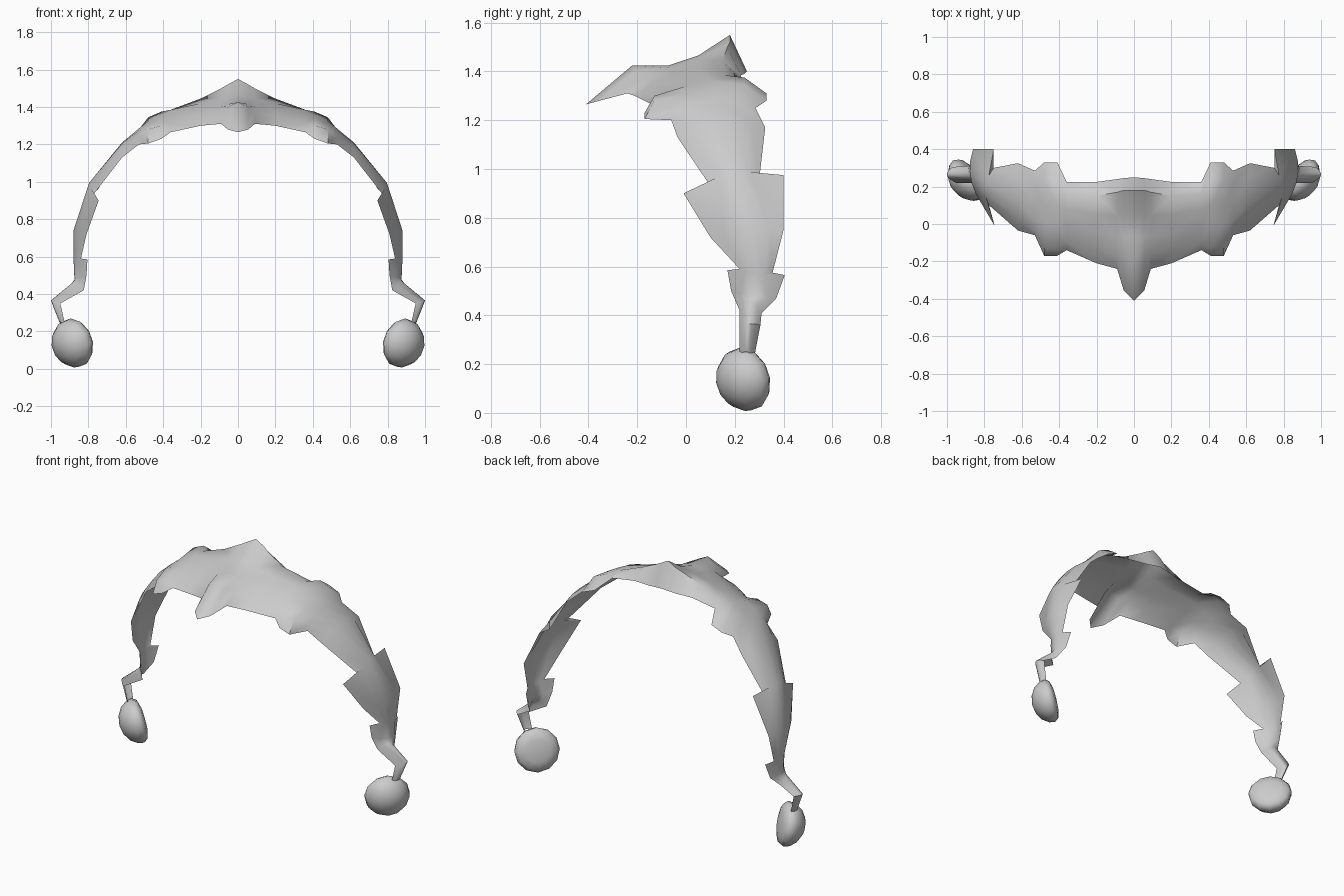
import bpy, bmesh, math
from mathutils import Vector, Matrix

if "Cube" in bpy.data.objects:
    bpy.data.objects.remove(bpy.data.objects["Cube"])

grey = bpy.data.materials.new("light grey")
grey.diffuse_color = (0.6, 0.6, 0.6, 1)
grey.use_nodes = True
grey.node_tree.nodes["Principled BSDF"].inputs["Base Color"].default_value = grey.diffuse_color


def finish(name, bm, angle):
    """Turn a right-hand half into a mirrored, shaded object."""
    bmesh.ops.remove_doubles(bm, verts=bm.verts, dist=0.0005)
    bmesh.ops.recalc_face_normals(bm, faces=bm.faces)
    mesh = bpy.data.meshes.new(name)
    bm.to_mesh(mesh)
    bm.free()
    mesh.materials.append(grey)
    ob = bpy.data.objects.new(name, mesh)
    bpy.context.collection.objects.link(ob)
    mod = ob.modifiers.new("mirror", 'MIRROR')
    mod.use_clip = True
    bpy.context.view_layer.objects.active = ob
    ob.select_set(True)
    bpy.ops.object.shade_smooth_by_angle(angle=math.radians(angle))
    ob.select_set(False)
    return ob


# Crown cross-sections: x, then (y, z) from front edge to back edge
crown = [
    (0.00, (-.41, 1.265), (-.22, 1.425), (-.07, 1.425), (.05, 1.465), (.18, 1.55), (.25, 1.40)),
    (0.055, (-.355, 1.28), (-.21, 1.40), (-.07, 1.415), (.05, 1.455), (.18, 1.52), (.245, 1.395)),
    (0.09, (-.24, 1.31), (-.16, 1.375), (-.07, 1.405), (.05, 1.445), (.17, 1.50), (.24, 1.39)),
    (0.20, (-.21, 1.30), (-.14, 1.35), (-.05, 1.39), (.05, 1.42), (.15, 1.445), (.225, 1.385)),
    (0.36, (-.14, 1.265), (-.09, 1.31), (.00, 1.355), (.08, 1.385), (.16, 1.385), (.225, 1.36)),
    (0.41, (-.17, 1.23), (-.13, 1.30), (.00, 1.34), (.10, 1.365), (.24, 1.375), (.33, 1.31)),
    (0.48, (-.17, 1.205), (-.13, 1.28), (.00, 1.305), (.10, 1.325), (.24, 1.345), (.33, 1.28)),
    (0.53, (-.06, 1.20), (-.04, 1.24), (.02, 1.275), (.10, 1.285), (.22, 1.28), (.285, 1.25)),
    (0.62, (-.035, 1.13), (.02, 1.18), (.10, 1.205), (.18, 1.21), (.26, 1.20), (.325, 1.17)),
]

# Strap sections: front edge, ridge, back edge; two points mean spike tips
strap = [
    ((.775, .10, .93), (.795, .20, 1.0), (.75, .30, .957)),
    ((.745, -.01, .90), (.75, .40, .975)),
    ((.81, .10, .72), (.875, .25, .74), (.86, .40, .75)),
    ((.84, .22, .59), (.877, .28, .57), (.865, .355, .575)),
    ((.805, .17, .585), (.84, .405, .565)),
    ((.81, .185, .50), (.872, .28, .48), (.85, .37, .47)),
    ((.825, .22, .42), (.885, .26, .46), (.88, .31, .41)),
    ((.95, .22, .35), (1.0, .26, .365), (.97, .305, .36)),
    ((.925, .22, .24), (.955, .25, .25), (.93, .28, .23)),
]


def arc(a, m, b):
    """Six points on the parabola through a, m and b."""
    a, m, b = Vector(a), Vector(m), Vector(b)
    ts = [i / 5 for i in range(6)]
    return [a * (2 * t - 1) * (t - 1) + m * 4 * t * (1 - t) + b * t * (2 * t - 1) for t in ts]


rows = [[Vector((s[0], y, z)) for y, z in s[1:]] for s in crown]
for s in strap:
    if len(s) == 3:
        rows.append(arc(*s))
    else:
        rows.append([Vector(s[0])] + [p.copy() for p in rows[-1][1:5]] + [Vector(s[1])])

# Arched band: one skin through all sections
bm = bmesh.new()
grid = []
for j, row in enumerate(rows):
    line = []
    for i, p in enumerate(row):
        same = j > 0 and (p - rows[j - 1][i]).length < 1e-6
        line.append(grid[-1][i] if same else bm.verts.new(p))
    grid.append(line)
for r0, r1 in zip(grid, grid[1:]):
    for i in range(5):
        quad = list(dict.fromkeys((r0[i], r0[i + 1], r1[i + 1], r1[i])))
        if len(quad) > 2:
            bm.faces.new(quad)
finish("arched_band", bm, 50)

# Hanging half balls: domed outside, nearly flat on the inward back side
bm = bmesh.new()
profile = [(0, .02), (.07, .016), (.115, .004), (.133, -.02), (.127, -.055),
           (.10, -.095), (.055, -.122), (0, -.132)]
vs = [bm.verts.new((r, 0, h)) for r, h in profile]
edges = [bm.edges.new(e) for e in zip(vs, vs[1:])]
bmesh.ops.spin(bm, geom=vs + edges, cent=(0, 0, 0), axis=(0, 0, 1),
               angle=math.tau, steps=12, use_merge=True)
normal = Vector((-.69, .69, .22))
turn = normal.to_track_quat('Z', 'Y').to_matrix().to_4x4()
bmesh.ops.transform(bm, matrix=Matrix.Translation((.86, .26, .144)) @ turn, verts=bm.verts)
finish("hanging_ball", bm, 60)
